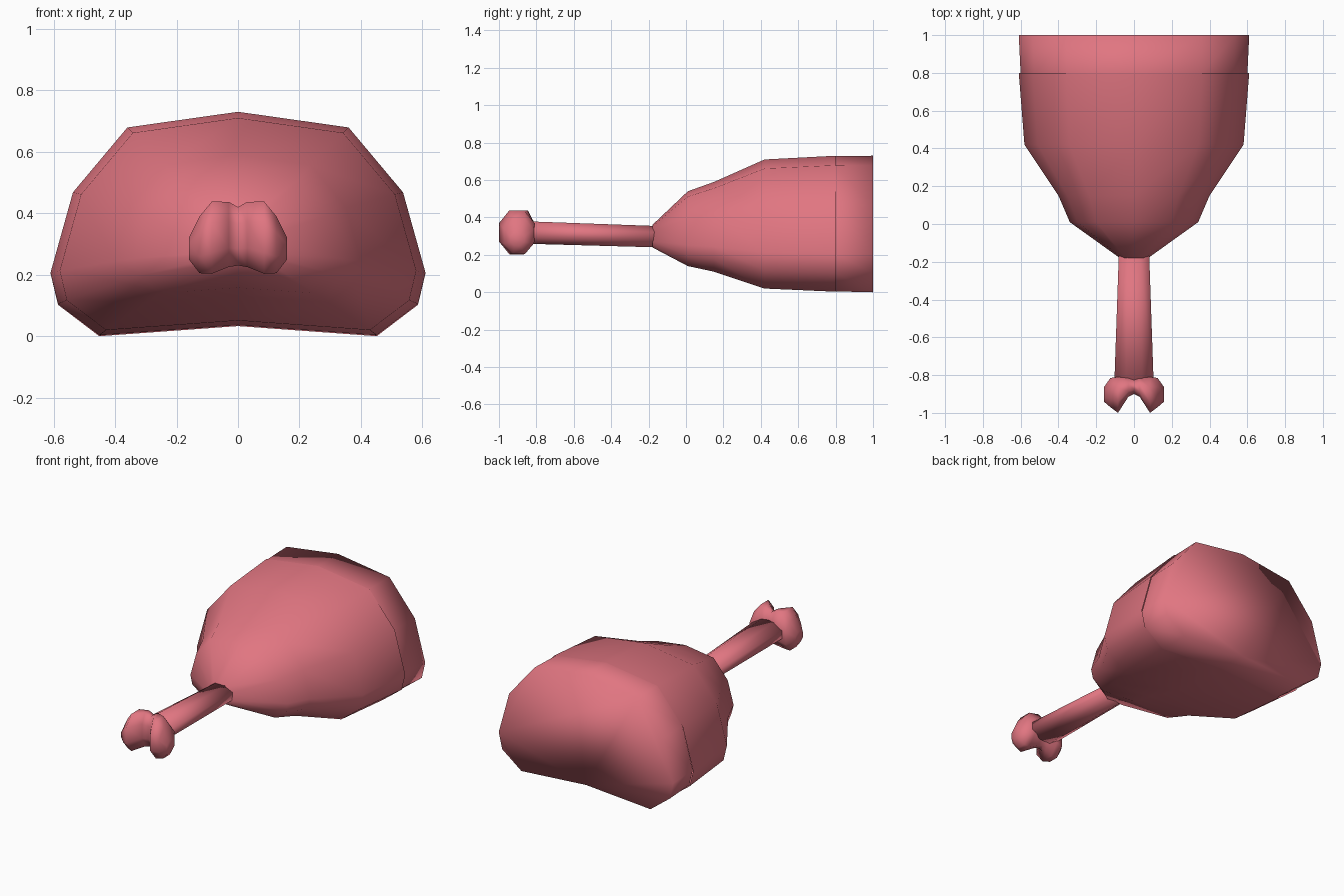
import bpy
import bmesh
import math

cube = bpy.data.objects.get("Cube")
if cube:
    bpy.data.objects.remove(cube)

pink = bpy.data.materials.new("meat_pink")
pink.use_nodes = True
pink.diffuse_color = (0.75, 0.18, 0.22, 1)
pink.node_tree.nodes["Principled BSDF"].inputs["Base Color"].default_value = pink.diffuse_color


def loft(name, rings, cap_start=True, cap_end=True):
    """Skin a list of equal-length rings of points, smooth shaded."""
    bm = bmesh.new()
    loops = [[bm.verts.new(p) for p in ring] for ring in rings]
    n = len(loops[0])
    for a, b in zip(loops, loops[1:]):
        for i in range(n):
            j = (i + 1) % n
            bm.faces.new((a[i], a[j], b[j], b[i]))
    if cap_start:
        bm.faces.new(loops[0][::-1])
    if cap_end:
        bm.faces.new(loops[-1])
    bmesh.ops.recalc_face_normals(bm, faces=bm.faces)
    for f in bm.faces:
        f.smooth = True
    mesh = bpy.data.meshes.new(name)
    bm.to_mesh(mesh)
    bm.free()
    mesh.materials.append(pink)
    obj = bpy.data.objects.new(name, mesh)
    bpy.context.collection.objects.link(obj)
    return obj


# Half of the meat cross-section, as fractions of half width and height
half = [(0, 1), (0.59, 0.93), (0.88, 0.64), (1, 0.28), (0.96, 0.14), (0.74, 0), (0, 0.045)]
profile = half + [(-x, z) for x, z in half[-2:0:-1]]


def meat_ring(y, width, low, high):
    return [(x * width, y, low + z * (high - low)) for x, z in profile]


# Main meat, from the bone outward
loft("meat_body", [meat_ring(*r) for r in (
    (-0.18, 0.075, 0.24, 0.36),
    (0.01, 0.34, 0.14, 0.54),
    (0.15, 0.40, 0.11, 0.59),
    (0.42, 0.58, 0.02, 0.71),
    (0.80, 0.61, 0.003, 0.73),
)], cap_end=False)

# Rear slab, set slightly inside the body
loft("meat_rear", [meat_ring(0.79, 0.60, 0.005, 0.728),
                   meat_ring(1.0, 0.61, 0, 0.73)], cap_start=False)


def octagon(rx, rz):
    r = 1 / math.cos(math.pi / 8)
    return [(rx * r * math.cos((i + 0.5) * math.pi / 4),
             rz * r * math.sin((i + 0.5) * math.pi / 4)) for i in range(8)]


# Bone shaft
loft("bone_shaft", [[(x, y, z + c) for x, z in octagon(rx, rz)] for y, rx, rz, c in (
    (-0.87, 0.105, 0.06, 0.32),
    (-0.15, 0.08, 0.057, 0.297),
)])

# Double knuckle at the bone end: x, front, back, low, high
knob = [(0, -0.90, -0.82, 0.23, 0.42),
        (0.03, -0.915, -0.815, 0.225, 0.437),
        (0.085, -1.0, -0.81, 0.203, 0.438),
        (0.125, -0.97, -0.815, 0.205, 0.39),
        (0.16, -0.94, -0.865, 0.25, 0.32)]
sections = [(-s[0], *s[1:]) for s in knob[:0:-1]] + knob
loft("bone_knuckles", [
    [(x, (f + b) / 2 + y, (lo + hi) / 2 + z) for y, z in octagon((b - f) / 2, (hi - lo) / 2)]
    for x, f, b, lo, hi in sections])
